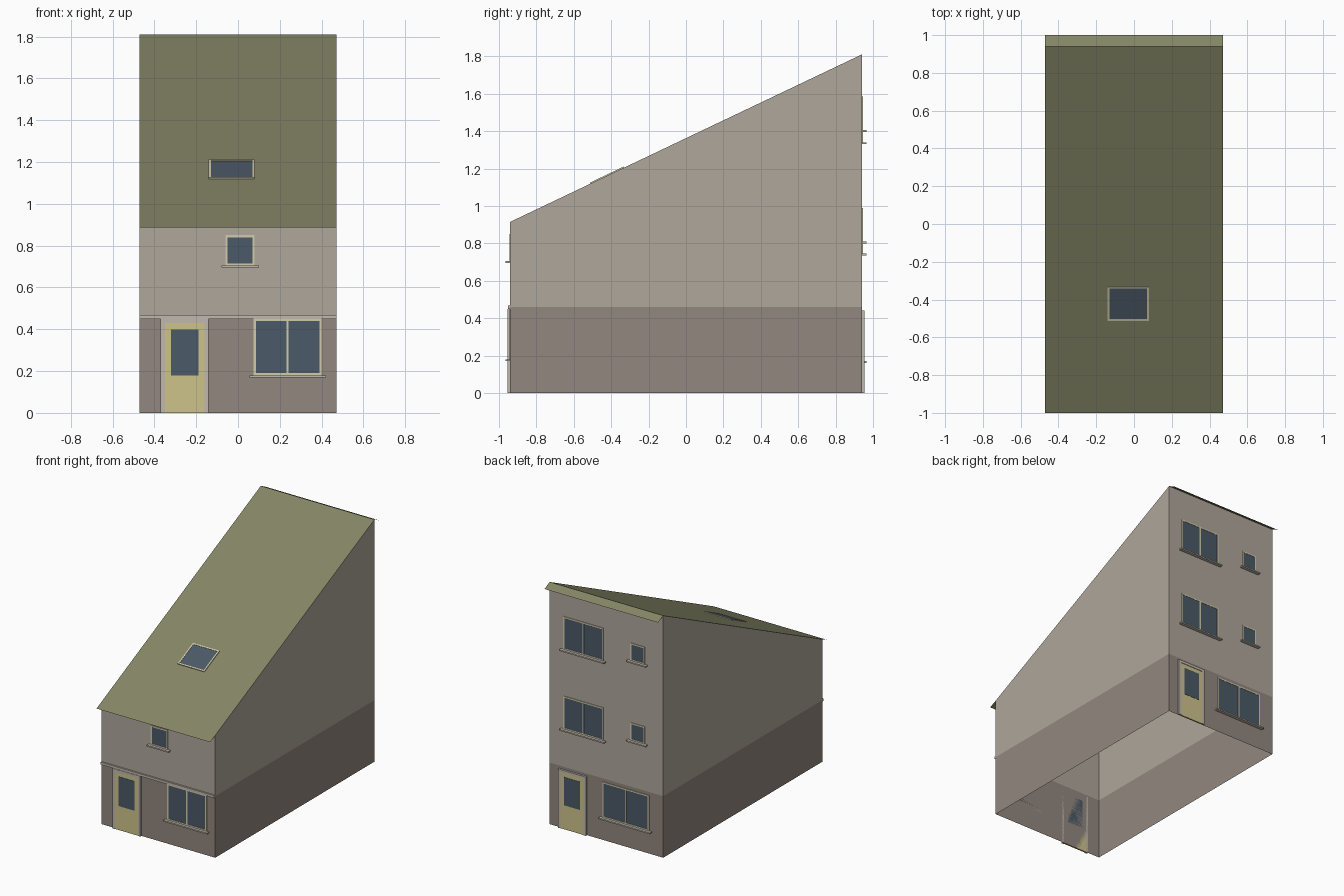
import bpy, bmesh
from mathutils import Matrix, Vector

if "Cube" in bpy.data.objects:
    bpy.data.objects.remove(bpy.data.objects["Cube"])

W, D = 0.47, 0.94                 # half width, half depth of the walls
BAND = 0.46                       # top of the darker ground storey
Z_FRONT, Z_BACK = 0.915, 1.81
SLOPE = (Z_BACK - Z_FRONT) / (2 * D)


def material(name, r, g, b):
    m = bpy.data.materials.new(name)
    m.diffuse_color = (r, g, b, 1)
    m.use_nodes = True
    m.node_tree.nodes["Principled BSDF"].inputs["Base Color"].default_value = m.diffuse_color
    return m


STONE = material("lower_wall", 0.29, 0.245, 0.21)
RENDER = material("upper_wall", 0.43, 0.385, 0.33)
TRIM = material("trim", 0.53, 0.48, 0.43)
ROOF = material("roof", 0.23, 0.235, 0.13)
CREAM = material("cream_frame", 0.65, 0.60, 0.40)
DOOR = material("door_paint", 0.62, 0.55, 0.26)
GLASS = material("glass", 0.07, 0.10, 0.135)


def finish(name, bm, mat):
    me = bpy.data.meshes.new(name)
    bm.to_mesh(me)
    bm.free()
    me.materials.append(mat)
    ob = bpy.data.objects.new(name, me)
    bpy.context.collection.objects.link(ob)
    return ob


def sheet(name, faces, mat):
    bm = bmesh.new()
    for f in faces:
        bm.faces.new([bm.verts.new(p) for p in f])
    bmesh.ops.remove_doubles(bm, verts=bm.verts, dist=1e-5)
    return finish(name, bm, mat)


def boxes(name, frame, items, mat):
    """Boxes (u0, u1, v0, v1, out0, out1) laid on a facade plane."""
    bm = bmesh.new()
    for u0, u1, v0, v1, a, b in items:
        loc = Matrix.Translation(((u0 + u1) / 2, (v0 + v1) / 2, (a + b) / 2))
        size = Matrix.Diagonal((u1 - u0, v1 - v0, b - a, 1))
        bmesh.ops.create_cube(bm, size=1, matrix=frame @ loc @ size)
    return finish(name, bm, mat)


def plane(origin, u, v):
    u, v = Vector(u).normalized(), Vector(v).normalized()
    m = Matrix((u, v, u.cross(v))).transposed().to_4x4()
    m.translation = origin
    return m


FRONT = plane((0, -D, 0), (1, 0, 0), (0, 0, 1))
BACK = plane((0, D, 0), (-1, 0, 0), (0, 0, 1))
PITCH = plane((0, -0.42, Z_FRONT + SLOPE * (D - 0.42)), (1, 0, 0), (0, 1, SLOPE))


def window(name, frame, u0, u1, v0, v1, panes=1, sill=True, t=0.01, out=0.005):
    bars = [(u0, u0 + t, v0, v1, 0, out), (u1 - t, u1, v0, v1, 0, out),
            (u0 + t, u1 - t, v0, v0 + t, 0, out), (u0 + t, u1 - t, v1 - t, v1, 0, out)]
    if panes == 2:
        c = (u0 + u1) / 2
        bars.append((c - t / 2, c + t / 2, v0 + t, v1 - t, 0, out))
    boxes(name + "_frame", frame, bars, CREAM)
    boxes(name + "_glass", frame, [(u0 + t, u1 - t, v0 + t, v1 - t, 0, out - 0.002)], GLASS)
    if sill:
        boxes(name + "_sill", frame, [(u0 - 0.02, u1 + 0.02, v0 - 0.01, v0, 0, 0.025)], TRIM)


def door(name, frame, c, top):
    w, h = 0.115, top - 0.02
    boxes(name + "_surround", frame,
          [(c - w, c - w + 0.02, 0, top, 0, 0.015), (c + w - 0.02, c + w, 0, top, 0, 0.015),
           (c - w + 0.02, c + w - 0.02, h, top, 0, 0.015)], TRIM)
    boxes(name + "_leaf", frame, [(c - w + 0.02, c + w - 0.02, 0, h, 0, 0.011)], DOOR)
    boxes(name + "_glass", frame, [(c - 0.065, c + 0.065, 0.18, top - 0.05, 0, 0.013)], GLASS)


# Hollow walls, open below
corners = [(-W, -D, Z_FRONT), (W, -D, Z_FRONT), (W, D, Z_BACK), (-W, D, Z_BACK)]
pairs = list(zip(corners, corners[1:] + corners[:1]))
sheet("lower_walls", [[(*a[:2], 0), (*b[:2], 0), (*b[:2], BAND), (*a[:2], BAND)]
                      for a, b in pairs], STONE)
sheet("upper_walls", [[(*a[:2], BAND), (*b[:2], BAND), b, a] for a, b in pairs], RENDER)

# Thin roof: long pitch with front eave, short pitch at the back
profile = [(-1, Z_FRONT - 0.06 * SLOPE), (D, Z_BACK), (1, Z_BACK - 0.03)]
sheet("roof", [[(-W, *a), (W, *a), (W, *b), (-W, *b)]
               for a, b in zip(profile, profile[1:])], ROOF)
window("skylight", PITCH, -0.14, 0.08, -0.1, 0.1, sill=False, out=0.006)

# Front facade
boxes("front_ledge", FRONT, [(-W, W, 0.45, 0.468, 0, 0.012)], TRIM)
door("front_door", FRONT, -0.255, 0.45)
window("front_ground_window", FRONT, 0.075, 0.40, 0.18, 0.45, 2)
window("front_upper_window", FRONT, -0.06, 0.08, 0.705, 0.85)

# Back facade (u runs toward -x)
door("back_door", BACK, -0.275, 0.44)
window("back_ground_window", BACK, -0.03, 0.355, 0.17, 0.435, 2)
for i, z in enumerate((0.745, 1.34)):
    window(f"back_large_window_{i + 1}", BACK, -0.355, -0.025, z, z + 0.245, 2)
    window(f"back_small_window_{i + 1}", BACK, 0.20, 0.32, z + 0.065, z + 0.195)
